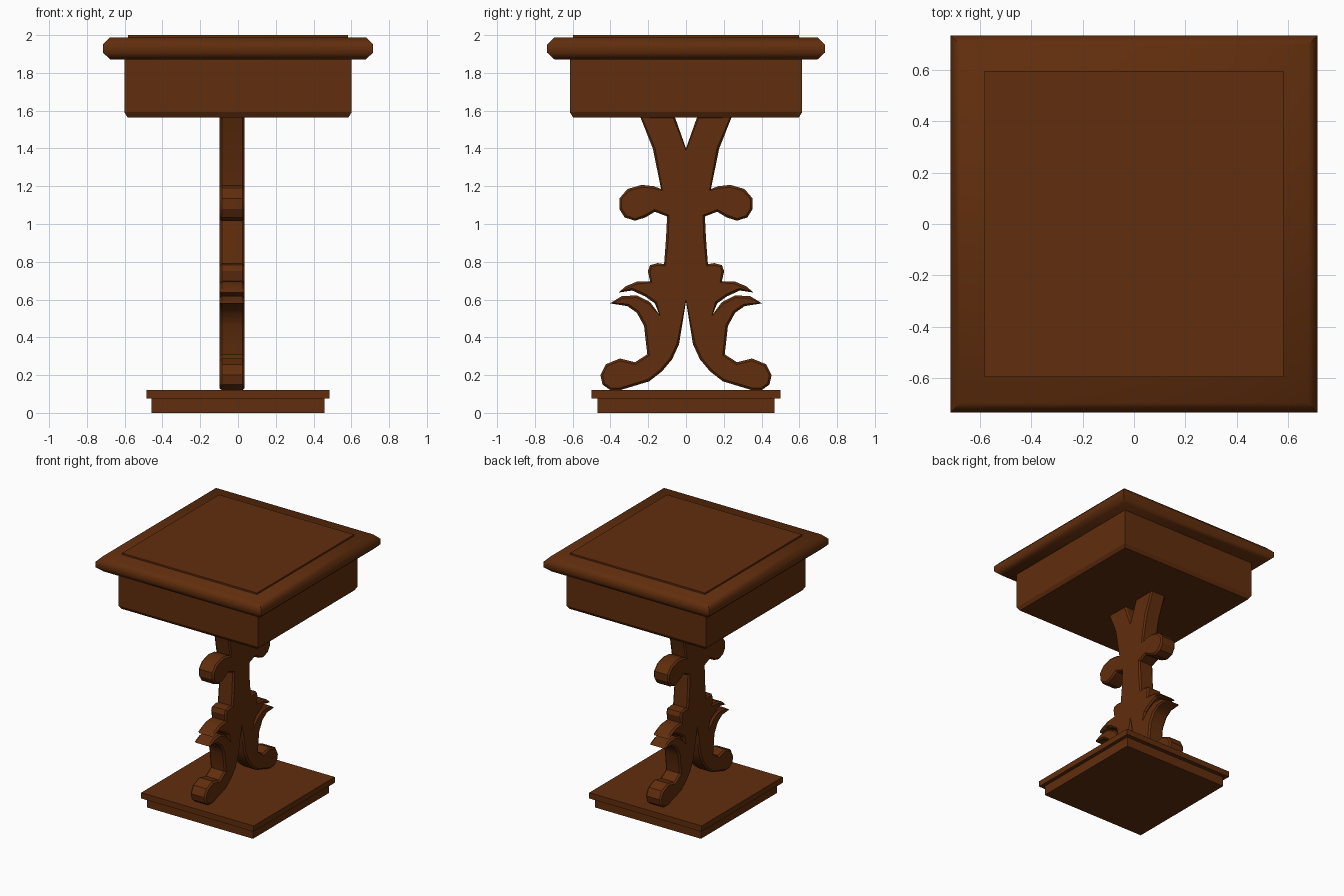
import bpy, bmesh, math

if "Cube" in bpy.data.objects:
    bpy.data.objects.remove(bpy.data.objects["Cube"])

wood = bpy.data.materials.new("dark brown wood")
wood.diffuse_color = (0.12, 0.027, 0.004, 1)
wood.use_nodes = True
wood.node_tree.nodes["Principled BSDF"].inputs["Base Color"].default_value = wood.diffuse_color


def finish(bm, name, angle):
    bmesh.ops.recalc_face_normals(bm, faces=bm.faces)
    me = bpy.data.meshes.new(name)
    bm.to_mesh(me)
    bm.free()
    me.materials.append(wood)
    ob = bpy.data.objects.new(name, me)
    bpy.context.collection.objects.link(ob)
    bpy.ops.object.select_all(action='DESELECT')
    ob.select_set(True)
    bpy.context.view_layer.objects.active = ob
    bpy.ops.object.shade_smooth_by_angle(angle=math.radians(angle))
    return ob


def slab(name, rings, angle=30):
    """Rectangular block lofted through (half x, half y, z) rings."""
    bm = bmesh.new()
    loops = [[bm.verts.new((sx * hx, sy * hy, z))
              for sx, sy in ((-1, -1), (1, -1), (1, 1), (-1, 1))]
             for hx, hy, z in rings]
    for a, b in zip(loops, loops[1:]):
        for i in range(4):
            j = (i + 1) % 4
            bm.faces.new((a[i], a[j], b[j], b[i]))
    bm.faces.new(loops[0])
    bm.faces.new(loops[-1])
    return finish(bm, name, angle)


# stepped base
slab("base_lower", [(.457, .468, 0), (.457, .468, .075)])
slab("base_upper", [(.485, .50, .075), (.485, .50, .12)])

# apron box, moulded top and raised panel
slab("apron", [(.585, .598, 1.565), (.602, .615, 1.592), (.602, .615, 1.87)])
slab("table_top", [(.675, .695, 1.87), (.715, .735, 1.907),
                   (.715, .735, 1.95), (.678, .698, 1.988)], 55)
slab("top_panel", [(.582, .597, 1.985), (.582, .597, 2.0)])

# carved pedestal: right half of the outline (y, z), mirrored to the left
half = [
    (0, 1.40), (.06, 1.57), (.243, 1.57), (.175, 1.397), (.132, 1.185),
    # upper scroll
    (.17, 1.20), (.235, 1.207), (.31, 1.185), (.353, 1.135), (.353, 1.08),
    (.325, 1.035), (.27, 1.017), (.215, 1.035), (.165, 1.065), (.10, 1.04),
    (.106, .92), (.116, .787),
    # small lump and upper leaf
    (.15, .793), (.19, .782), (.202, .75), (.19, .697), (.26, .695),
    (.32, .67), (.357, .637), (.285, .648), (.217, .617), (.165, .58), (.142, .522),
    # lower leaf
    (.19, .586), (.26, .622), (.34, .618), (.402, .58), (.31, .565),
    (.26, .53), (.222, .46), (.205, .31),
    # curled foot
    (.27, .268), (.35, .288), (.425, .257), (.453, .20), (.442, .15),
    (.40, .12), (.35, .12), (.195, .167), (.127, .22), (.074, .283),
    (.037, .363), (0, .59)]
outline = half + [(-y, z) for y, z in reversed(half[1:-1])]

bm = bmesh.new()
X0, X1, CH = -.098, .035, .012
cap = bm.faces.new([bm.verts.new((X0 + CH, y, z)) for y, z in outline])
ext = bmesh.ops.extrude_face_region(bm, geom=[cap], use_keep_orig=True)
bmesh.ops.translate(bm, vec=(X1 - X0 - 2 * CH, 0, 0),
                    verts=[v for v in ext["geom"] if isinstance(v, bmesh.types.BMVert)])
bmesh.ops.recalc_face_normals(bm, faces=bm.faces)
# chamfered rims on both broad faces
caps = [f for f in bm.faces if len(f.verts) > 4]
bmesh.ops.inset_individual(bm, faces=caps, thickness=CH, depth=CH, use_even_offset=False)
finish(bm, "carved_pedestal", 30)
